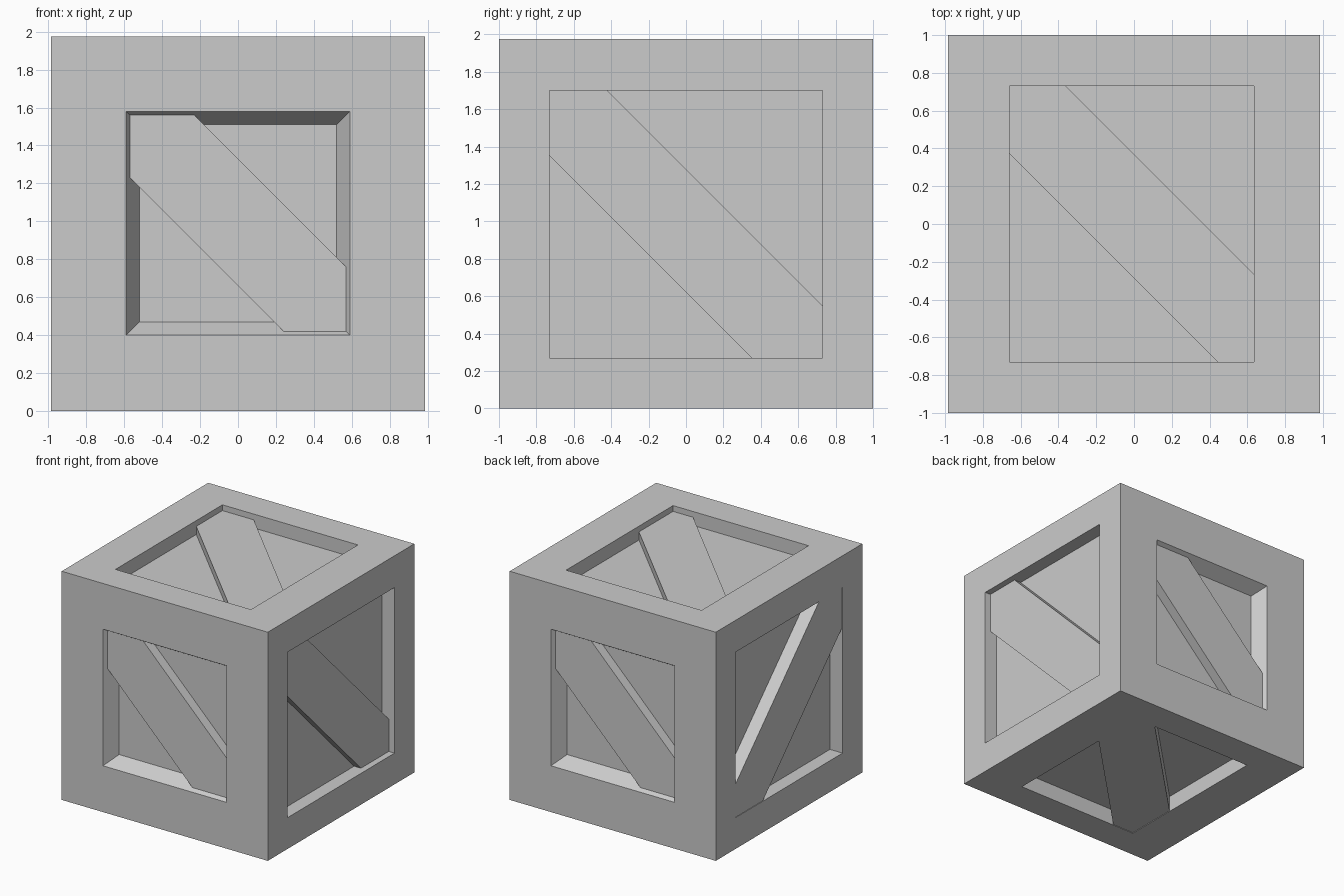
import bpy, bmesh
from mathutils import Vector

if "Cube" in bpy.data.objects:
    bpy.data.objects.remove(bpy.data.objects["Cube"])

HALF = {0: 0.985, 1: 1.0}
HEIGHT = 1.975

# name, normal axis, sign, u axis, v axis, opening (u0,u1,v0,v1),
# wall taper, floor depth, brace recess, brace slope, brace band (lo,hi)
SIDES = [
    ("front",  1, -1, 0, 2, (-.59, .59, .40, 1.58), .07, .12, .035,  1, (.66, 1.33)),
    ("back",   1,  1, 0, 2, (-.59, .59, .40, 1.58), .07, .12, .035, -1, (.66, 1.33)),
    ("right",  0,  1, 1, 2, (-.73, .73, .27, 1.70), 0, .12, .055,  1, (.62, 1.28)),
    ("left",   0, -1, 1, 2, (-.73, .73, .27, 1.70), 0, .12, .005,  1, (.62, 1.28)),
    ("top",    2,  1, 0, 1, (-.66, .635, -.73, .73), 0, .12, .05,  1, (-.287, .37)),
    ("bottom", 2, -1, 0, 1, (-.60, .59, -.73, .73), 0, .14, .005, -1, (-.34, .34)),
]


def finish(bm, name):
    bmesh.ops.recalc_face_normals(bm, faces=bm.faces[:])
    mesh = bpy.data.meshes.new(name)
    bm.to_mesh(mesh)
    bm.free()
    obj = bpy.data.objects.new(name, mesh)
    bpy.context.collection.objects.link(obj)
    return obj


def place(axis, sign, ua, va, u, v, depth):
    """Point on a crate side, sunk inward by depth."""
    p = Vector((0, 0, 0))
    p[ua], p[va] = u, v
    if axis == 2:
        p[2] = HEIGHT - depth if sign > 0 else depth
    else:
        p[axis] = sign * (HALF[axis] - depth)
    return p


def shrink(rect, d):
    u0, u1, v0, v1 = rect
    return (u0 + d, u1 - d, v0 + d, v1 - d)


def brace_outline(rect, slope, band):
    """Corner-to-corner diagonal strip clipped to the opening."""
    u0, u1, v0, v1 = rect
    lo, hi = band
    if slope < 0:
        u0, u1 = -u1, -u0
    pts = [(u0, v1), (hi - v1, v1), (u1, hi - u1),
           (u1, v0), (lo - v0, v0), (u0, lo - u0)]
    return [(u * slope, v) for u, v in pts]


# Crate body: a box with a recessed panel in every side
bm = bmesh.new()
bmesh.ops.create_cube(bm, size=2)
for v in bm.verts:
    v.co = (v.co.x * HALF[0], v.co.y * HALF[1], (v.co.z + 1) * HEIGHT / 2)
bm.normal_update()
faces = list(bm.faces)
for name, axis, sign, ua, va, rect, taper, depth, recess, slope, band in SIDES:
    face = next(f for f in faces if f.normal[axis] * sign > .9)
    c = face.calc_center_median()
    # first inset is the rim of the opening, second is the panel floor
    for r, d in ((rect, 0), (shrink(rect, taper), depth)):
        bmesh.ops.inset_individual(bm, faces=[face], thickness=.02)
        for v in face.verts:
            u = r[1] if v.co[ua] > c[ua] else r[0]
            w = r[3] if v.co[va] > c[va] else r[2]
            v.co = place(axis, sign, ua, va, u, w, d)
finish(bm, "crate_body")

# Diagonal braces, one per side
for name, axis, sign, ua, va, rect, taper, depth, recess, slope, band in SIDES:
    bm = bmesh.new()
    rings = []
    for d in (recess, depth):
        outline = brace_outline(shrink(rect, taper * d / depth), slope, band)
        rings.append([bm.verts.new(place(axis, sign, ua, va, u, v, d)) for u, v in outline])
    a, b = rings
    bm.faces.new(a)
    bm.faces.new(b[::-1])
    for i in range(6):
        j = (i + 1) % 6
        bm.faces.new((a[i], b[i], b[j], a[j]))
    finish(bm, name + "_diagonal_brace")
